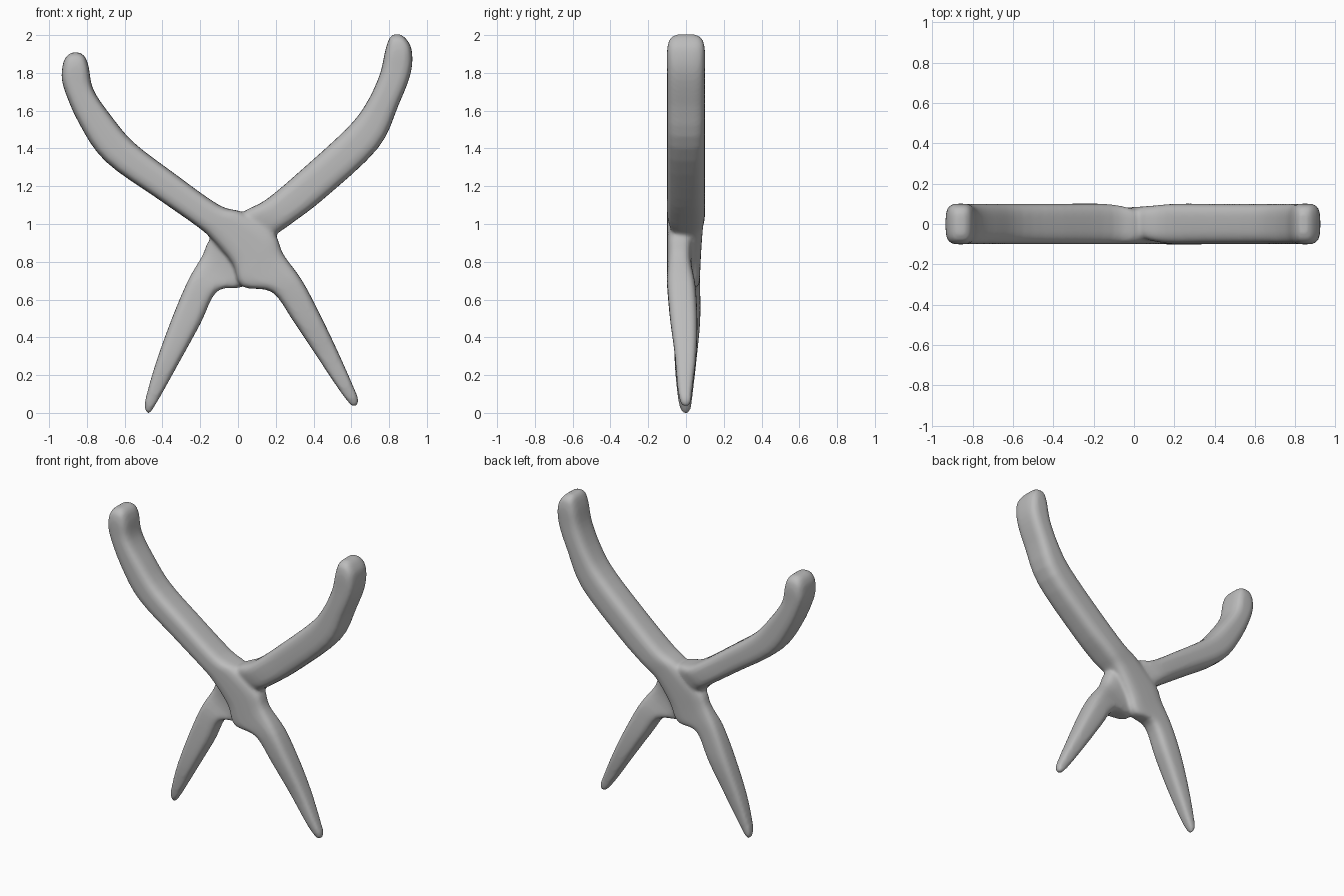
import bpy, bmesh, math
from mathutils import Vector

cube = bpy.data.objects.get("Cube")
if cube:
    bpy.data.objects.remove(cube, do_unlink=True)

grey = bpy.data.materials.new("plain grey")
grey.use_nodes = True
grey.diffuse_color = (0.5, 0.5, 0.5, 1)
bsdf = next(n for n in grey.node_tree.nodes if n.type == 'BSDF_PRINCIPLED')
bsdf.inputs["Base Color"].default_value = (0.5, 0.5, 0.5, 1)

# Each station of a lever: lower edge x, z, upper edge x, z, front y, back y
FRONT_LEVER = [  # handle on the -x side, jaw on the +x side
    (-.88, 1.908, -.84, 1.908, -.05, .05),
    (-.91, 1.885, -.81, 1.885, -.085, .085),
    (-.93, 1.83, -.79, 1.83, -.1, .1),
    (-.925, 1.73, -.765, 1.71, -.1, .1),
    (-.84, 1.53, -.67, 1.57, -.1, .1),
    (-.70, 1.33, -.55, 1.43, -.1, .1),
    (-.42, 1.13, -.34, 1.27, -.1, .1),
    (-.22, .99, -.10, 1.10, -.1, .1),
    (-.14, .92, .03, 1.06, -.1, .08),
    (-.03, .79, .19, .95, -.1, .04),
    (.02, .67, .24, .84, -.1, .03),
    (.18, .64, .34, .70, -.1, .05),
    (.29, .49, .44, .51, -.085, .06),
    (.41, .31, .535, .31, -.06, .055),
    (.53, .13, .61, .14, -.045, .035),
    (.59, .05, .637, .07, -.03, .025),
    (.61, .032, .63, .037, -.012, .012),
]
BACK_LEVER = [  # handle on the +x side, jaw on the -x side
    (.86, 2.003, .82, 2.003, -.05, .05),
    (.89, 1.98, .80, 1.98, -.085, .085),
    (.92, 1.92, .78, 1.92, -.1, .1),
    (.915, 1.80, .75, 1.79, -.1, .1),
    (.85, 1.63, .68, 1.64, -.1, .1),
    (.74, 1.40, .58, 1.51, -.1, .1),
    (.45, 1.13, .34, 1.29, -.1, .1),
    (.28, 1.00, .15, 1.13, -.1, .1),
    (.19, .93, .02, 1.06, -.08, .09),
    (.09, .79, -.14, .93, -.04, .08),
    (.03, .67, -.19, .83, -.03, .075),
    (-.11, .645, -.265, .70, -.05, .075),
    (-.20, .47, -.35, .50, -.06, .075),
    (-.31, .27, -.43, .28, -.06, .055),
    (-.41, .09, -.48, .11, -.045, .035),
    (-.455, .015, -.495, .035, -.03, .025),
    (-.468, -.003, -.485, .002, -.012, .012),
]


def resample(stations, steps=4):
    """Catmull-Rom curve through the stations."""
    pts = [Vector(s) for s in stations]
    out = []
    for i in range(len(pts) - 1):
        b, c = pts[i], pts[i + 1]
        a, d = pts[max(i - 1, 0)], pts[min(i + 2, len(pts) - 1)]
        for k in range(steps):
            t = k / steps
            out.append(0.5 * (2 * b + (c - a) * t + (2 * a - 5 * b + 4 * c - d) * t * t
                              + (3 * b - a - 3 * c + d) * t ** 3))
    return out + [pts[-1]]


def add_lever(bm, stations, sides=28, power=2 / 3.5):
    """Loft rounded-square sections along the stations."""
    rings = []
    for lx, lz, ux, uz, y0, y1 in resample(stations):
        ring = []
        for k in range(sides):
            a = 2 * math.pi * k / sides
            u = math.copysign(abs(math.cos(a)) ** power, math.cos(a))
            v = math.copysign(abs(math.sin(a)) ** power, math.sin(a))
            ring.append(bm.verts.new(((lx + ux) / 2 + u * (ux - lx) / 2,
                                      (y0 + y1) / 2 + v * (y1 - y0) / 2,
                                      (lz + uz) / 2 + u * (uz - lz) / 2)))
        rings.append(ring)
    for r, s in zip(rings, rings[1:]):
        for k in range(sides):
            n = (k + 1) % sides
            bm.faces.new((r[k], r[n], s[n], s[k]))
    bm.faces.new(rings[0])
    bm.faces.new(rings[-1])


# Two crossing levers
bm = bmesh.new()
add_lever(bm, FRONT_LEVER)
add_lever(bm, BACK_LEVER)
bmesh.ops.recalc_face_normals(bm, faces=bm.faces)
mesh = bpy.data.meshes.new("crossed_levers")
bm.to_mesh(mesh)
bm.free()
mesh.materials.append(grey)
tool = bpy.data.objects.new("crossed_levers", mesh)
bpy.context.collection.objects.link(tool)

# Fuse them into one soft skin
remesh = tool.modifiers.new("fuse", 'REMESH')
remesh.mode = 'VOXEL'
remesh.voxel_size = 0.011
remesh.use_smooth_shade = True
soften = tool.modifiers.new("soften", 'SMOOTH')
soften.factor = 0.5
soften.iterations = 6
bpy.ops.object.select_all(action='DESELECT')
tool.select_set(True)
bpy.context.view_layer.objects.active = tool
for name in ("fuse", "soften"):
    bpy.ops.object.modifier_apply(modifier=name)
bpy.ops.object.shade_smooth()
